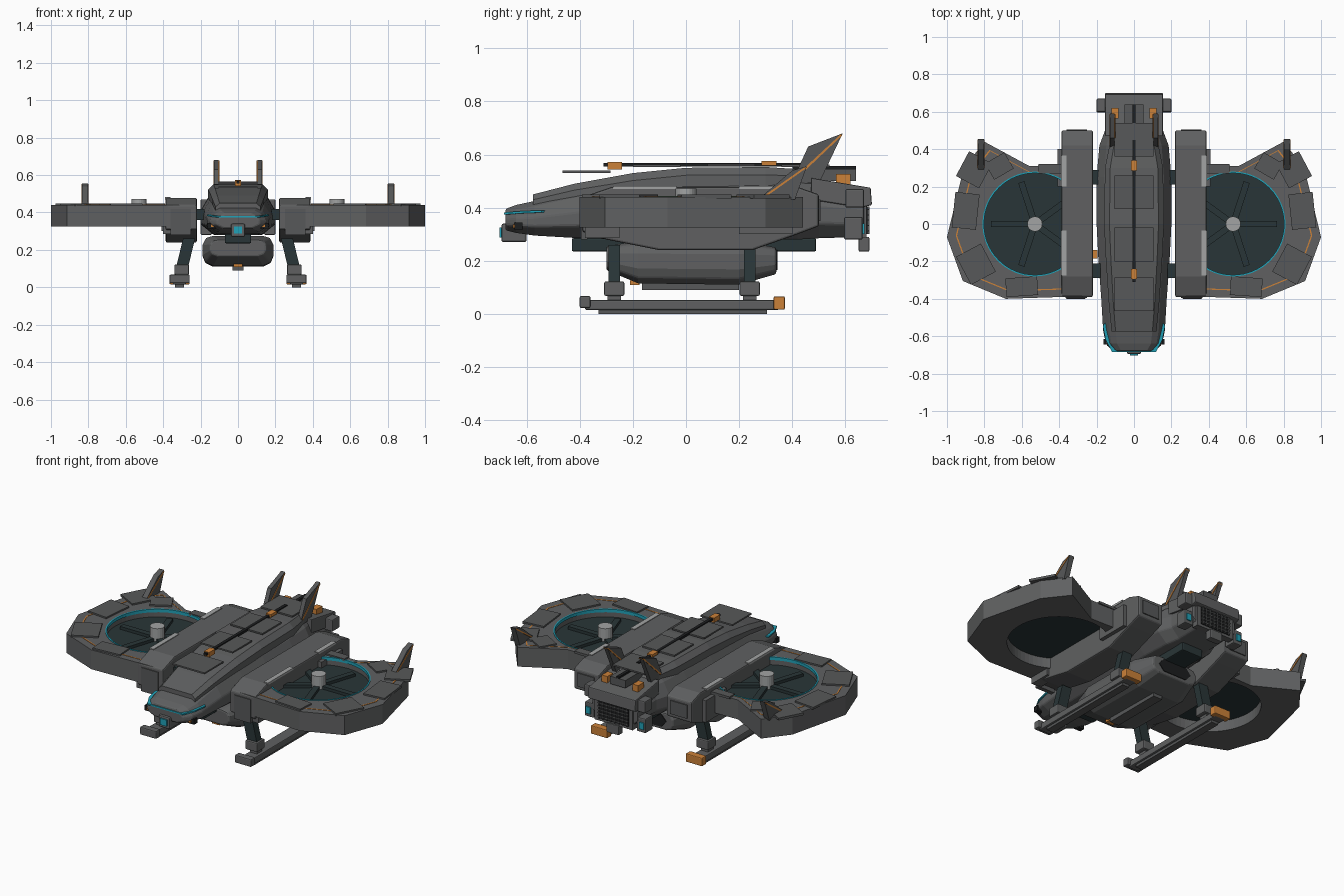
import bpy, bmesh, math
from mathutils import Matrix, Vector

if "Cube" in bpy.data.objects:
    bpy.data.objects.remove(bpy.data.objects["Cube"])


def material(name, r, g, b):
    m = bpy.data.materials.new(name)
    m.diffuse_color = (r, g, b, 1)
    m.use_nodes = True
    m.node_tree.nodes["Principled BSDF"].inputs["Base Color"].default_value = m.diffuse_color
    return m


GREY = material("hull grey", .115, .118, .12)
PANEL = material("panel grey", .095, .098, .1)
DARK = material("dark teal", .022, .036, .038)
BLACK = material("near black", .012, .013, .014)
LIGHT = material("light grey", .36, .37, .37)
ORANGE = material("orange", .6, .22, .04)
CYAN = material("cyan", .015, .36, .48)


def make(name, verts, faces, mat, mirror=False, bevel=0):
    bm = bmesh.new()
    for s in ((1, -1) if mirror else (1,)):
        vs = [bm.verts.new((v[0] * s, v[1], v[2])) for v in verts]
        for f in faces:
            bm.faces.new([vs[i] for i in f])
    bmesh.ops.recalc_face_normals(bm, faces=bm.faces)
    me = bpy.data.meshes.new(name)
    bm.to_mesh(me)
    bm.free()
    me.materials.append(mat)
    ob = bpy.data.objects.new(name, me)
    bpy.context.collection.objects.link(ob)
    if bevel:
        mod = ob.modifiers.new("edge", 'BEVEL')
        mod.width, mod.segments, mod.limit_method = bevel, 2, 'ANGLE'
    return ob


def loft(name, rings, mat, mirror=False, bevel=0):
    n = len(rings[0])
    verts = [v for r in rings for v in r]
    faces = [(k * n + i, k * n + (i + 1) % n, (k + 1) * n + (i + 1) % n, (k + 1) * n + i)
             for k in range(len(rings) - 1) for i in range(n)]
    faces += [tuple(range(n)), tuple(range((len(rings) - 1) * n, len(rings) * n))]
    return make(name, verts, faces, mat, mirror, bevel)


def box(name, lo, hi, mat, mirror=False, bevel=0, turn=0):
    c = (Vector(lo) + Vector(hi)) / 2
    rot = Matrix.Rotation(math.radians(turn), 3, 'Z')
    rings = [[c + rot @ (Vector((x, y, z)) - c) for x, y in
              ((lo[0], lo[1]), (hi[0], lo[1]), (hi[0], hi[1]), (lo[0], hi[1]))]
             for z in (lo[2], hi[2])]
    return loft(name, rings, mat, mirror, bevel)


def side_prism(name, pts, x0, x1, mat, mirror=False, bevel=0):
    return loft(name, [[(x, y, z) for y, z in pts] for x in (x0, x1)], mat, mirror, bevel)


def body(name, stations, shape, mat, bevel=0):
    """Loft symmetric sections; station = (y, half width, bottom, top)."""
    full = shape + [(-x, t) for x, t in reversed(shape)]
    return loft(name, [[(x * w, y, b + t * (h - b)) for x, t in full]
                       for y, w, b, h in stations], mat, bevel=bevel)


def cylinder(name, c, r, z0, z1, mat, n=48):
    loft(name, [[(c[0] + r * math.cos(a * math.tau / n), c[1] + r * math.sin(a * math.tau / n), z)
                 for a in range(n)] for z in (z0, z1)], mat, True)


# Fuselage and raised roof
hull = [(-.68, .115, .315, .395), (-.64, .15, .305, .41), (-.57, .165, .295, .425),
        (-.4, .175, .285, .47), (-.2, .19, .28, .495), (0, .2, .28, .51), (.25, .2, .28, .515),
        (.42, .185, .28, .515), (.5, .155, .285, .505), (.67, .15, .29, .475)]
body("fuselage", hull, [(.65, 0), (1, .25), (1, .55), (.8, .85), (.6, 1)], GREY, .008)
roof = [(-.575, .12, .40, .45), (-.42, .135, .43, .49), (-.2, .15, .46, .53),
        (0, .16, .48, .55), (.3, .155, .48, .553), (.45, .125, .48, .543), (.49, .11, .47, .51)]
body("roof", roof, [(1, 0), (1, .6), (.82, 1)], GREY)
for i, (y, z) in enumerate(((-.465, .53), (-.2, .553), (.08, .556), (.36, .553))):
    box(f"roof_panel_{i}", (-.105, y, z), (.105, y + .18, z + .009), PANEL)
box("spine_strip", (-.009, -.31, .555), (.009, .45, .568), BLACK)
box("rear_spine_strip", (-.009, .4, .543), (.009, .64, .556), BLACK)
box("rear_spine_base", (-.05, .46, .5), (.05, .64, .545), PANEL)
box("spine_light_rear", (-.017, .285, .558), (.017, .34, .575), ORANGE)
box("spine_light_front", (-.017, -.295, .543), (.017, -.24, .571), ORANGE)

# Nose: light band, sensor and side lamps
edge = [(.161, -.54, .386), (.147, -.615, .383), (.113, -.681, .378)]
edge += [(-x, y, z) for x, y, z in reversed(edge)]
loft("nose_light_band", [[(x * s, y - d, z - .004), (x * s, y - d, z + .004),
                          (x * .9, y + .02, z + .004), (x * .9, y + .02, z - .004)]
                         for x, y, z in edge for s, d in ((1.035, .004),)], CYAN)
box("nose_sensor", (-.038, -.695, .27), (.038, -.6, .34), GREY, bevel=.008)
box("sensor_lens", (-.022, -.702, .288), (.022, -.694, .326), CYAN)
box("nose_side_box", (.12, -.645, .315), (.163, -.615, .345), BLACK, True)
box("nose_lamp", (.127, -.652, .323), (.145, -.643, .337), ORANGE, True)

# Tail: overhang, grille, side blocks and fins
side_prism("tail_roof", [(.47, .43), (.47, .512), (.695, .475), (.7, .41), (.66, .4)],
           -.155, .155, GREY, bevel=.005)
box("grille_frame", (-.125, .64, .285), (.125, .68, .415), GREY)
box("grille", (-.1, .67, .3), (.1, .684, .405), BLACK)
for i in range(8):
    x = -.091 + i * .026
    box(f"grille_bar_{i}", (x - .003, .683, .3), (x + .003, .69, .405), PANEL)
for i in range(5):
    z = .313 + i * .02
    box(f"grille_slat_{i}", (-.1, .683, z - .002), (.1, .689, z + .002), PANEL)
box("tail_side_block", (.14, .595, .28), (.2, .665, .365), GREY, True, .006)
box("tail_light", (.16, .664, .3), (.19, .671, .34), CYAN, True)
box("tail_shoulder", (.14, .6, .4), (.2, .67, .47), GREY, True, .006)
box("tail_hook", (-.04, .65, .235), (.04, .69, .29), GREY, bevel=.004)
side_prism("tail_fin", [(.4, .5), (.46, .63), (.59, .68), (.5, .49)], .103, .128, PANEL, True)
side_prism("tail_fin_stripe", [(.42, .525), (.425, .518), (.588, .672), (.583, .677)],
           .1, .131, ORANGE, True)
box("tail_marker", (.083, .565, .47), (.12, .62, .526), ORANGE, True)

# Nacelles between fuselage and wings
side_prism("nacelle", [(-.39, .31), (-.39, .44), (-.28, .478), (.42, .478), (.5, .45),
                       (.5, .33), (.42, .3), (.25, .24), (-.1, .24), (-.3, .28)],
           .22, .387, GREY, True, .008)
box("nacelle_front_cap", (.25, -.395, .28), (.36, -.37, .42), PANEL, True)
box("nacelle_rear_cap", (.25, .49, .35), (.36, .506, .43), PANEL, True)
box("wing_root_front", (.34, -.38, .285), (.4, -.25, .335), GREY, True)
box("wing_root_rear", (.36, .2, .3), (.41, .4, .43), GREY, True)
for y0, y1 in ((-.275, -.035), (.2, .365)):
    box("vent", (.362, y0, .47), (.39, y1, .482), LIGHT, True)
for y in (-.25, .25):
    box("hull_connector", (.18, y - .04, .36), (.24, y + .04, .42), DARK, True)
box("nacelle_marker", (-.222, -.185, .38), (-.195, -.14, .42), ORANGE)

# Ducted wings: outer outline around a round hole
C = Vector((.53, 0))
outline = [Vector(p) for p in ((.24, -.385), (.685, -.4), (.915, -.305), (1, -.07),
                               (.91, .3), (.8, .44), (.56, .31), (.24, .32))]


def rim_point(a):
    d = Vector((math.cos(a), math.sin(a)))
    for p, q in zip(outline, outline[1:] + outline[:1]):
        e, w = q - p, p - C
        det = d.y * e.x - d.x * e.y
        if abs(det) > 1e-9:
            t, s = (w.y * e.x - w.x * e.y) / det, (d.x * w.y - d.y * w.x) / det
            if t > 0 and -1e-6 <= s <= 1 + 1e-6:
                return C + d * t


def annulus(name, angles, inner, outer, z0, z1, mat):
    verts, n = [], len(angles)
    for a in angles:
        p, q = inner(a), outer(a)
        verts += [(p.x, p.y, z0), (q.x, q.y, z0), (q.x, q.y, z1), (p.x, p.y, z1)]
    faces = [(4 * k + i, 4 * k + (i + 1) % 4, 4 * ((k + 1) % n) + (i + 1) % 4, 4 * ((k + 1) % n) + i)
             for k in range(n) for i in range(4)]
    return make(name, verts, faces, mat, True)


def circle(r):
    return lambda a: C + Vector((math.cos(a), math.sin(a))) * r


corners = [math.atan2((p - C).y, (p - C).x) % math.tau for p in outline]
angles = sorted([i * math.tau / 64 + .013 for i in range(64)] + corners)
annulus("wing_duct", angles, circle(.278), rim_point, .325, .44, GREY)
annulus("duct_light_ring", angles, circle(.272), circle(.28), .425, .443, CYAN)
annulus("wing_trim_line", angles, lambda a: C + (rim_point(a) - C) * .885,
        lambda a: C + (rim_point(a) - C) * .9, .43, .442, ORANGE)
cylinder("rotor_disc", C, .277, .385, .395, DARK)
cylinder("rotor_hub", C, .04, .39, .472, LIGHT, 20)
for k in range(5):
    a = k * 72
    m = C + Vector((math.cos(math.radians(a)), math.sin(math.radians(a)))) * .135
    box("rotor_blade", (m.x - .1, m.y - .017, .395), (m.x + .1, m.y + .017, .412), DARK, True, 0, a)

# Raised wing panels and tip fins
for x, y, w, d, t in ((.855, .29, .14, .15, 28), (.9, .07, .13, .19, 6), (.845, -.215, .15, .17, -28),
                      (.6, -.335, .17, .1, -4), (.45, .295, .12, .05, 0), (.72, .31, .12, .1, -30)):
    box("wing_panel", (x - w / 2, y - d / 2, .435), (x + w / 2, y + d / 2, .449), PANEL, True, 0, t)
side_prism("wing_fin", [(.27, .43), (.4, .54), (.455, .556), (.41, .43)], .803, .835, PANEL, True)
side_prism("wing_fin_stripe", [(.295, .446), (.3, .441), (.452, .548), (.447, .553)],
           .8, .838, ORANGE, True)

# Belly pod and keel
body("belly_pod", [(-.3, .15, .165, .255), (-.18, .19, .115, .275), (.2, .19, .11, .275),
                   (.34, .15, .15, .25)],
     [(.7, 0), (.92, .12), (1, .35), (1, .7), (.9, .93), (.7, 1)], GREY, .008)
body("pod_opening", [(.33, .11, .165, .24), (.344, .11, .165, .24)],
     [(.7, 0), (1, .5), (.7, 1)], BLACK)
box("keel", (-.07, -.43, .235), (.07, .49, .285), DARK, bevel=.006)
box("pod_skid_plate", (-.03, -.165, .09), (.03, .2, .115), PANEL)
box("pod_marker", (-.025, -.21, .108), (.025, -.175, .125), ORANGE)

# Landing gear
for y in (-.27, .24):
    loft("leg_strut", [[(x + dx, y + dy, z) for dx, dy in
                        ((-.032, -.022), (.032, -.022), (.032, .022), (-.032, .022))]
                       for x, z in ((.262, .26), (.298, .11))], DARK, True)
    box("leg_foot", (.262, y - .038, .068), (.34, y + .038, .122), GREY, True, .006)
    box("leg_post", (.285, y - .025, .04), (.33, y + .025, .08), GREY, True)
box("skid_rail", (.278, -.38, .015), (.348, .35, .052), GREY, True, .005)
box("skid_sole", (.29, -.33, 0), (.336, .305, .02), PANEL, True)
box("skid_front_block", (.258, -.4, .022), (.366, -.36, .068), GREY, True, .006)
box("skid_rear_block", (.258, .33, .016), (.366, .372, .066), ORANGE, True, .005)
